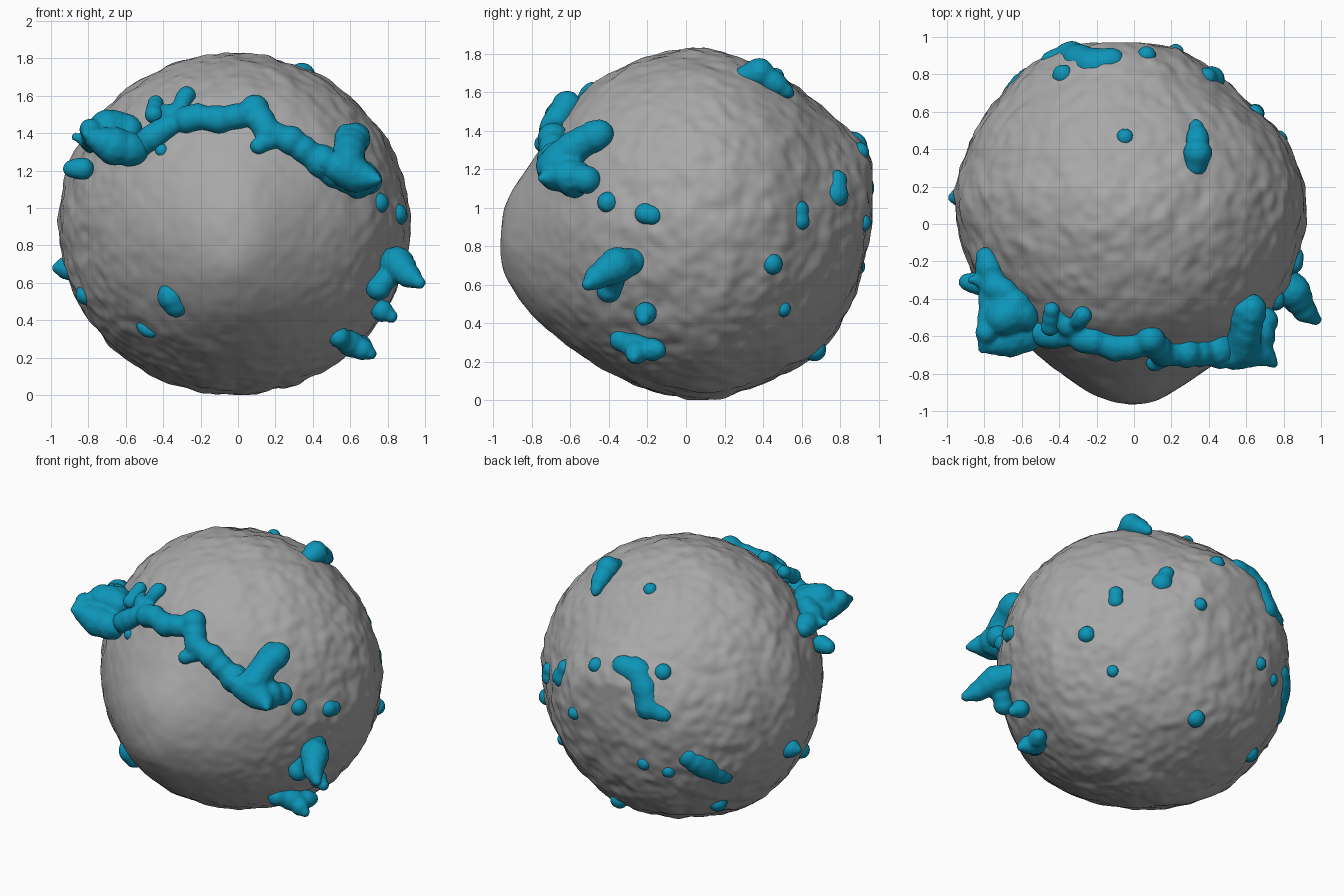
import bpy, bmesh, math, random
from mathutils import Vector, noise
from mathutils.bvhtree import BVHTree

random.seed(4)
CENTRE = Vector((-0.02, 0, 0.92))


def material(name, rgb):
    m = bpy.data.materials.new(name)
    m.diffuse_color = (*rgb, 1)
    return m


GREY = material("stone_grey", (0.39, 0.39, 0.39))
TEAL = material("teal", (0.004, 0.30, 0.48))


def finish(bm, name, mat):
    me = bpy.data.meshes.new(name)
    bm.to_mesh(me)
    bm.free()
    me.materials.append(mat)
    for p in me.polygons:
        p.use_smooth = True
    ob = bpy.data.objects.new(name, me)
    bpy.context.collection.objects.link(ob)
    return ob


# Body: sections along y as (y, x min, x max, z min, z max)
SECTIONS = [
    (-0.97, 0, 0, 0.80, 0.80), (-0.95, -0.13, 0.10, 0.67, 0.98),
    (-0.91, -0.23, 0.19, 0.59, 1.08), (-0.80, -0.39, 0.36, 0.44, 1.24),
    (-0.65, -0.57, 0.57, 0.31, 1.46), (-0.50, -0.72, 0.72, 0.20, 1.63),
    (-0.20, -0.89, 0.87, 0.055, 1.785), (0.10, -0.96, 0.92, 0.00, 1.825),
    (0.30, -0.93, 0.88, 0.05, 1.775), (0.50, -0.85, 0.77, 0.13, 1.685),
    (0.73, -0.68, 0.53, 0.28, 1.50), (0.89, -0.49, 0.32, 0.58, 1.36),
    (0.96, -0.30, 0.15, 0.90, 1.25), (0.97, -0.10, -0.10, 1.08, 1.08)]
ARC = [0.0]
for a, b in zip(SECTIONS, SECTIONS[1:]):
    ARC.append(ARC[-1] + math.hypot(b[0] - a[0], (b[4] - b[3] - a[4] + a[3]) / 2))


def slope(i, c):
    lo, hi = max(i - 1, 0), min(i + 1, len(ARC) - 1)
    return (SECTIONS[hi][c] - SECTIONS[lo][c]) / (ARC[hi] - ARC[lo])


def section_at(t):
    """Smooth curve through the sections, by arc length."""
    s = t * ARC[-1]
    i = max(k for k in range(len(ARC) - 1) if ARC[k] <= s + 1e-9)
    h = ARC[i + 1] - ARC[i]
    f = min(1, (s - ARC[i]) / h)
    return [(2 * f**3 - 3 * f**2 + 1) * SECTIONS[i][c] + (f**3 - 2 * f**2 + f) * h * slope(i, c)
            + (3 * f**2 - 2 * f**3) * SECTIONS[i + 1][c] + (f**3 - f**2) * h * slope(i + 1, c)
            for c in range(5)]


bm = bmesh.new()
bmesh.ops.create_icosphere(bm, subdivisions=7, radius=1)
for v in bm.verts:
    d = v.co.normalized()
    y, x0, x1, z0, z1 = section_at(math.acos(max(-1, min(1, -d.y))) / math.pi)
    r = math.hypot(d.x, d.z) or 1
    v.co = ((x0 + x1) / 2 + d.x / r * (x1 - x0) / 2, y,
            (z0 + z1) / 2 + d.z / r * (z1 - z0) / 2)
for _ in range(20):
    bmesh.ops.smooth_vert(bm, verts=bm.verts, factor=0.5,
                          use_axis_x=True, use_axis_y=True, use_axis_z=True)
# Lumpy skin, calmer on the nose
for v in bm.verts:
    d = (v.co - CENTRE).normalized()
    calm = min(1, max(0.3, (v.co.y + 1.0) / 0.7))
    bump = 0.013 * noise.noise(v.co * 7) + 0.009 * noise.noise(v.co * 15)
    v.co += d * bump * calm
for v in bm.verts:
    v.co.y = min(v.co.y, 0.97)
    v.co.z = max(v.co.z, 0.0)
bm.normal_update()
TREE = BVHTree.FromBMesh(bm)
finish(bm, "body", GREY)


def on_skin(p, sink):
    d = (p - CENTRE).normalized()
    hit = TREE.ray_cast(CENTRE, d)[0]
    return hit - d * sink


def growth(name, chains, snap=True, sink=0.35):
    """Fuse chains of balls (x, y, z, radius) into one soft lump."""
    bm = bmesh.new()
    for chain in chains:
        balls = []
        for a, b in zip(chain, chain[1:] or chain):
            n = max(1, int((Vector(b[:3]) - Vector(a[:3])).length / 0.025))
            for k in range(n + 1):
                q = [s + (e - s) * k / n for s, e in zip(a, b)]
                balls.append((Vector(q[:3]), q[3]))
        for p, r in balls:
            if len(balls) > 2:
                r *= random.uniform(0.8, 1.2)
            if snap:
                p = on_skin(p, r * sink)
            made = bmesh.ops.create_icosphere(bm, subdivisions=2, radius=r)
            for v in made["verts"]:
                v.co += p
    ob = finish(bm, name, TEAL)
    m = ob.modifiers.new("fuse", "REMESH")
    m.mode = "VOXEL"
    m.voxel_size = 0.013
    m.use_smooth_shade = True
    s = ob.modifiers.new("soften", "SMOOTH")
    s.factor = 0.5
    s.iterations = 4


# Band across the brow
growth("brow_band", [
    [(-0.56, -0.56, 1.30, .085), (-0.46, -0.59, 1.37, .065), (-0.36, -0.61, 1.46, .065),
     (-0.22, -0.64, 1.50, .07), (-0.10, -0.67, 1.48, .07), (0.02, -0.66, 1.50, .07),
     (0.09, -0.62, 1.53, .07), (0.16, -0.70, 1.41, .065), (0.28, -0.69, 1.36, .075),
     (0.40, -0.69, 1.28, .075), (0.52, -0.66, 1.20, .09), (0.64, -0.58, 1.15, .09)],
    [(0.17, -0.72, 1.36, .06), (0.11, -0.74, 1.33, .055)],
    [(-0.36, -0.56, 1.51, .05), (-0.45, -0.50, 1.54, .055)],
    [(-0.32, -0.55, 1.53, .045), (-0.27, -0.48, 1.59, .045)]], sink=-0.25)

# Raised cluster on the left
growth("left_cluster", [
    [(-0.56, -0.59, 1.31, .08), (-0.66, -0.61, 1.33, .09), (-0.76, -0.64, 1.37, .055)],
    [(-0.58, -0.50, 1.42, .08), (-0.70, -0.50, 1.43, .085), (-0.79, -0.58, 1.42, .055),
     (-0.81, -0.67, 1.39, .03)],
    [(-0.66, -0.48, 1.42, .09), (-0.74, -0.34, 1.38, .08), (-0.79, -0.18, 1.36, .06)],
    [(-0.60, -0.48, 1.42, .08), (-0.70, -0.34, 1.42, .07)],
    [(-0.78, -0.60, 1.40, .05), (-0.77, -0.38, 1.36, .075)],
    [(-0.78, -0.30, 1.36, .05), (-0.87, -0.30, 1.38, .03)],
    [(-0.45, -0.55, 1.50, .045), (-0.44, -0.46, 1.56, .04)],
    [(-0.83, -0.32, 1.21, .06), (-0.89, -0.31, 1.21, .045)]], snap=False)

# Raised cluster on the right end of the band
growth("right_cluster", [
    [(0.46, -0.71, 1.25, .07), (0.62, -0.67, 1.18, .09), (0.70, -0.70, 1.16, .055),
     (0.75, -0.75, 1.15, .025)],
    [(0.58, -0.66, 1.24, .085), (0.60, -0.56, 1.33, .075), (0.63, -0.45, 1.38, .075)],
    [(0.56, -0.55, 1.35, .06), (0.58, -0.46, 1.40, .05)],
    [(0.66, -0.60, 1.16, .085), (0.71, -0.49, 1.14, .06)]], snap=False)

# Horns and lumps low on the right side, one on the left, fin on the crown
growth("side_horns", [
    [(0.80, -0.28, 0.72, .065), (0.85, -0.36, 0.70, .085), (0.91, -0.46, 0.64, .06),
     (0.97, -0.51, 0.60, .035)],
    [(0.82, -0.36, 0.66, .065), (0.75, -0.40, 0.57, .06)],
    [(0.77, -0.21, 0.45, .06), (0.82, -0.22, 0.42, .04)],
    [(0.54, -0.34, 0.31, .055), (0.61, -0.25, 0.27, .065), (0.67, -0.15, 0.26, .055)],
    [(0.62, -0.25, 0.27, .065), (0.71, -0.27, 0.22, .04)],
    [(-0.89, 0.15, 0.68, .07), (-0.97, 0.14, 0.68, .03)],
    [(0.33, 0.31, 1.68, .055), (0.34, 0.38, 1.70, .07), (0.34, 0.47, 1.64, .055),
     (0.33, 0.54, 1.59, .03)]], snap=False)

# Flat patches on the back
growth("back_patches", [
    [(-0.12, 0.93, 1.35, .08), (-0.24, 0.90, 1.32, .09), (-0.30, 0.88, 1.20, .09),
     (-0.33, 0.88, 1.10, .08), (-0.42, 0.82, 1.06, .06)],
    [(-0.54, 0.74, 0.77, .075), (-0.60, 0.67, 0.70, .085), (-0.67, 0.55, 0.60, .06)]],
    sink=0.65)

# Patches on the right and front
growth("patches", [
    [(0.40, 0.81, 1.15, .065), (0.43, 0.80, 1.07, .065)],
    [(-0.40, -0.76, 0.51, .07), (-0.37, -0.76, 0.43, .07)],
    [(-0.59, -0.50, 0.27, .045), (-0.53, -0.51, 0.25, .045)]])

# Small round spots
growth("spots", [[s] for s in [
    (0.78, -0.42, 1.03, .06), (0.89, -0.22, 0.97, .06), (0.89, -0.18, 0.96, .055),
    (0.68, 0.62, 0.99, .055), (0.68, 0.62, 0.93, .055), (0.79, 0.46, 0.70, .06),
    (0.63, 0.53, 0.45, .045), (0.05, 0.68, 0.25, .065), (0.23, 0.95, 0.92, .05),
    (0.07, 0.93, 1.30, .055), (-0.05, 0.50, 1.74, .05), (-0.40, 0.84, 1.34, .06),
    (-0.29, 0.86, 0.70, .05), (-0.42, 0.78, 0.67, .05), (-0.56, 0.45, 0.34, .065),
    (-0.87, -0.13, 0.51, .06), (-0.43, -0.66, 1.33, .04)]])
